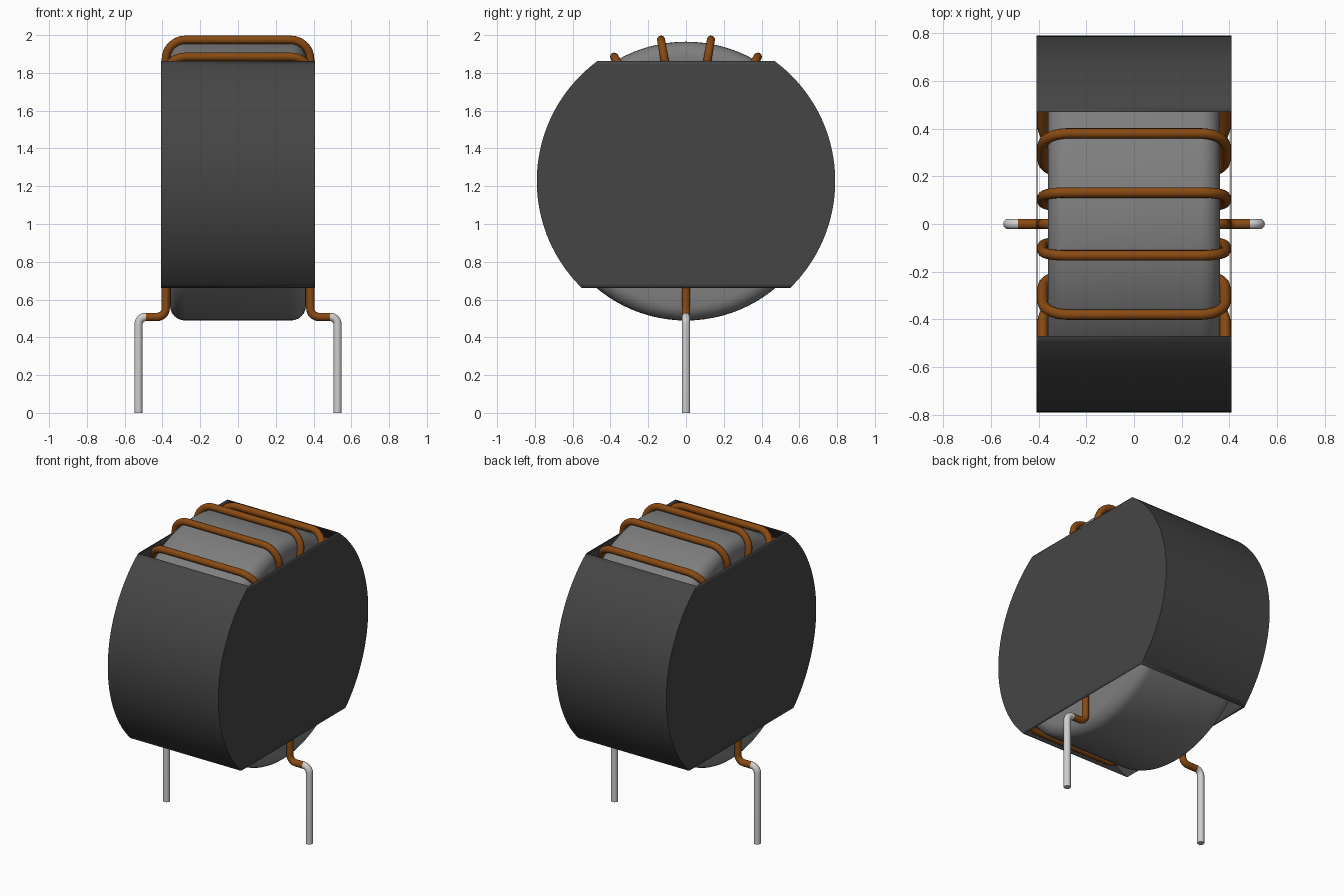
import bpy, bmesh, math
from mathutils import Vector, Matrix

if "Cube" in bpy.data.objects:
    bpy.data.objects.remove(bpy.data.objects["Cube"], do_unlink=True)

CZ = 1.227            # height of the ring axis
WIRE = 0.022          # wire radius


def material(name, rgb, rough=0.6):
    m = bpy.data.materials.new(name)
    m.use_nodes = True
    m.diffuse_color = (*rgb, 1)
    bsdf = m.node_tree.nodes["Principled BSDF"]
    bsdf.inputs["Base Color"].default_value = (*rgb, 1)
    bsdf.inputs["Roughness"].default_value = rough
    return m


BLACK = material("black sleeve", (0.06, 0.06, 0.06))
GREY = material("grey ferrite", (0.21, 0.21, 0.21))
COPPER = material("enamelled copper", (0.25, 0.068, 0.006))
TIN = material("tinned metal", (0.62, 0.62, 0.62))


def add_object(name, mesh, mat, angle=35):
    ob = bpy.data.objects.new(name, mesh)
    bpy.context.collection.objects.link(ob)
    mesh.materials.clear()
    mesh.materials.append(mat)
    bpy.ops.object.select_all(action='DESELECT')
    ob.select_set(True)
    bpy.context.view_layer.objects.active = ob
    bpy.ops.object.shade_smooth_by_angle(angle=math.radians(angle))
    return ob


def rounded(points, radius, closed, steps=8):
    """Round the right-angled corners of a path."""
    pts = [Vector(p) for p in points]
    out, n = [], len(pts)
    for i, p in enumerate(pts):
        if not closed and i in (0, n - 1):
            out.append(p)
            continue
        a = (pts[i - 1] - p).normalized()
        b = (pts[(i + 1) % n] - p).normalized()
        for k in range(steps + 1):
            t = math.pi / 2 * k / steps
            out.append(p + a * radius * (1 - math.sin(t)) + b * radius * (1 - math.cos(t)))
    return out


def wire(name, points, mat, closed=False):
    """Round wire swept along a path, as a mesh."""
    cu = bpy.data.curves.new(name, 'CURVE')
    cu.dimensions = '3D'
    cu.bevel_depth = WIRE
    cu.bevel_resolution = 4
    cu.use_fill_caps = True
    sp = cu.splines.new('POLY')
    sp.points.add(len(points) - 1)
    for q, p in zip(sp.points, points):
        q.co = (*p, 1)
    sp.use_cyclic_u = closed
    tmp = bpy.data.objects.new(name + "_path", cu)
    bpy.context.collection.objects.link(tmp)
    bpy.context.view_layer.update()
    mesh = bpy.data.meshes.new_from_object(tmp.evaluated_get(bpy.context.evaluated_depsgraph_get()))
    bpy.data.objects.remove(tmp, do_unlink=True)
    mesh.name = name
    return add_object(name, mesh, mat)


# Ring core: rounded rectangle turned about the x axis
R_OUT, R_IN, HALF = 0.738, 0.45, 0.36
section = rounded([(-HALF, 0, R_IN), (HALF, 0, R_IN), (HALF, 0, R_OUT), (-HALF, 0, R_OUT)],
                  0.08, True, 6)
bm = bmesh.new()
SEG = 96
rings = []
for i in range(SEG):
    turn = Matrix.Rotation(2 * math.pi * i / SEG, 3, 'X')
    rings.append([bm.verts.new(turn @ p + Vector((0, 0, CZ))) for p in section])
for i in range(SEG):
    a, b = rings[i], rings[(i + 1) % SEG]
    for j in range(len(section)):
        k = (j + 1) % len(section)
        bm.faces.new((a[j], a[k], b[k], b[j]))
bmesh.ops.recalc_face_normals(bm, faces=bm.faces)
me = bpy.data.meshes.new("ring_core")
bm.to_mesh(me)
bm.free()
add_object("ring_core", me, GREY)

# Sleeve: thin drum, cut open flat at the top and bottom
R, W = 0.79, 0.408
t0 = math.asin((0.66 - CZ) / R)
t1 = math.asin((1.862 - CZ) / R)
N = 40
arc = [(R * math.cos(t0 + (t1 - t0) * i / N), CZ + R * math.sin(t0 + (t1 - t0) * i / N))
       for i in range(N + 1)]
bm = bmesh.new()
grid = {(sx, sy): [bm.verts.new((sx * W, sy * y, z)) for y, z in arc]
        for sx in (-1, 1) for sy in (-1, 1)}
for i in range(N):
    for s in (-1, 1):
        # curved wall, then flat side wall
        bm.faces.new((grid[-1, s][i], grid[1, s][i], grid[1, s][i + 1], grid[-1, s][i + 1]))
        bm.faces.new((grid[s, -1][i], grid[s, 1][i], grid[s, 1][i + 1], grid[s, -1][i + 1]))
for f in bm.faces:
    f.normal_update()
    if f.normal.dot(f.calc_center_median() - Vector((0, 0, CZ))) < 0:
        f.normal_flip()
me = bpy.data.meshes.new("sleeve")
bm.to_mesh(me)
bm.free()
sleeve = add_object("sleeve", me, BLACK)
solid = sleeve.modifiers.new("wall", 'SOLIDIFY')
solid.thickness = 0.004
solid.offset = -1

# Winding: rounded turns spaced around the ring, leaving the bottom clear
XW = 0.383
r0, r1 = R_IN - WIRE, R_OUT + WIRE
turn_path = rounded([(-XW, 0, r0), (XW, 0, r0), (XW, 0, r1), (-XW, 0, r1)], 0.105, True)
for i in range(14):
    rot = Matrix.Rotation(math.radians(-130 + 20 * i), 3, 'X')
    wire(f"winding_turn_{i + 1}", [rot @ p + Vector((0, 0, CZ)) for p in turn_path], COPPER, True)

# Leads: copper tails stepping outward, then tinned pins
for side, s in (("left", 1), ("right", -1)):
    tail = rounded([(s * 0.15, 0, 0.80), (s * XW, 0, 0.80), (s * XW, 0, 0.508), (s * 0.487, 0, 0.508)],
                   0.045, False)
    wire(f"{side}_lead_tail", tail, COPPER)
    pin = rounded([(s * 0.487, 0, 0.508), (s * 0.527, 0, 0.508), (s * 0.527, 0, 0)], 0.039, False)
    wire(f"{side}_pin", pin, TIN)
